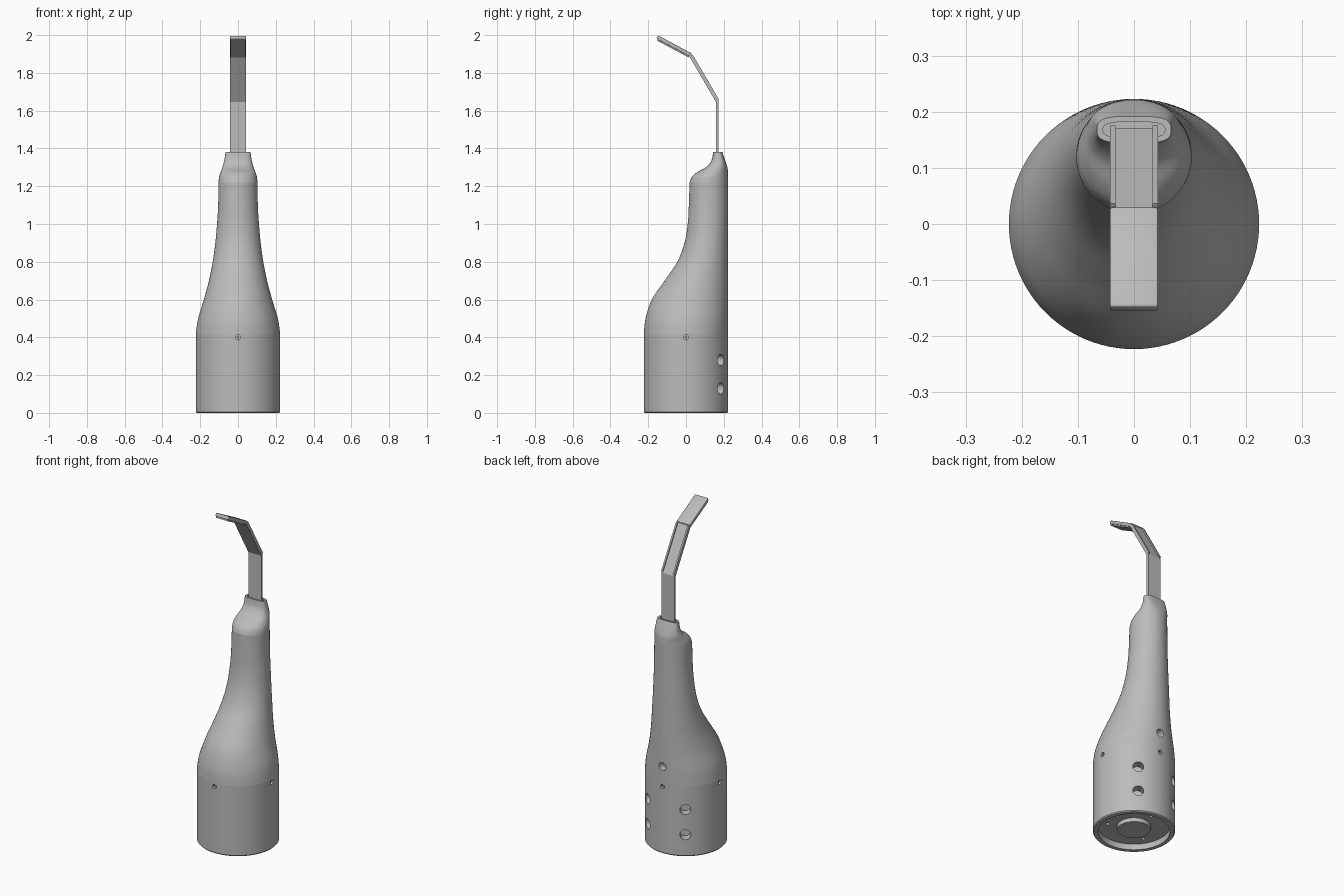
import bpy, bmesh, math
from mathutils import Vector, Matrix

cube = bpy.data.objects.get("Cube")
if cube:
    bpy.data.objects.remove(cube)

grey = bpy.data.materials.new("satin_grey")
grey.use_nodes = True
COLOUR = (0.5, 0.5, 0.5, 1)
grey.diffuse_color = COLOUR
grey.node_tree.nodes["Principled BSDF"].inputs["Base Color"].default_value = COLOUR
SIDES = 96


def finish(name, bm, smooth=True):
    bmesh.ops.recalc_face_normals(bm, faces=bm.faces)
    mesh = bpy.data.meshes.new(name)
    bm.to_mesh(mesh)
    bm.free()
    obj = bpy.data.objects.new(name, mesh)
    bpy.context.collection.objects.link(obj)
    mesh.materials.append(grey)
    if smooth:
        soften(obj)
    return obj


def activate(obj):
    bpy.ops.object.select_all(action="DESELECT")
    obj.select_set(True)
    bpy.context.view_layer.objects.active = obj


def soften(obj):
    activate(obj)
    bpy.ops.object.shade_smooth_by_angle(angle=math.radians(32))


def blend(keys, steps=6):
    """Smooth curve through rows of ring values."""
    rows = []
    for i in range(len(keys) - 1):
        a, b = keys[i], keys[i + 1]
        p = keys[max(i - 1, 0)]
        n = keys[min(i + 2, len(keys) - 1)]
        for s in range(steps):
            t = s / steps
            rows.append([0.5 * (2 * q1 + (q2 - q0) * t + (2 * q0 - 5 * q1 + 4 * q2 - q3) * t * t
                                + (3 * q1 - q0 - 3 * q2 + q3) * t ** 3)
                         for q0, q1, q2, q3 in zip(p, a, b, n)])
    return rows + [keys[-1]]


def loft(name, rows):
    """Rings of (z, front y, back y, half width, roundness power)."""
    bm = bmesh.new()
    rings = []
    for z, front, back, half, power in rows:
        ring = []
        for k in range(SIDES):
            a = math.tau * k / SIDES
            c, s = math.cos(a), math.sin(a)
            x = half * math.copysign(abs(c) ** (2 / power), c)
            y = (back - front) / 2 * math.copysign(abs(s) ** (2 / power), s)
            ring.append(bm.verts.new((x, (front + back) / 2 + y, z)))
        rings.append(ring)
    for low, high in zip(rings, rings[1:]):
        for k in range(SIDES):
            j = (k + 1) % SIDES
            bm.faces.new((low[k], low[j], high[j], high[k]))
    bm.faces.new(rings[0])
    bm.faces.new(rings[-1])
    return finish(name, bm)


def ribbon(name, path, half, thick, bevel=0.0):
    """Flat bar following a (y, z) path with mitred bends."""
    pts = [Vector(p) for p in path]
    dirs = [(b - a).normalized() for a, b in zip(pts, pts[1:])]
    bm = bmesh.new()
    sections = []
    for i, p in enumerate(pts):
        d0, d1 = dirs[max(i - 1, 0)], dirs[min(i, len(dirs) - 1)]
        n0, n1 = Vector((d0.y, -d0.x)), Vector((d1.y, -d1.x))
        n = (n0 + n1).normalized()
        n *= thick / 2 / n.dot(n0)
        sections.append([bm.verts.new((x, p.x + s * n.x, p.y + s * n.y))
                         for x, s in ((-half, -1), (half, -1), (half, 1), (-half, 1))])
    for a, b in zip(sections, sections[1:]):
        for k in range(4):
            j = (k + 1) % 4
            bm.faces.new((a[k], a[j], b[j], b[k]))
    bm.faces.new(sections[0])
    bm.faces.new(sections[-1])
    if bevel:
        bmesh.ops.bevel(bm, geom=bm.edges[:], offset=bevel, segments=3, profile=0.5, affect="EDGES")
    return finish(name, bm, bool(bevel))


def rod(bm, angle, z, radius, inner, outer):
    """Radial cylinder pointing outward at the given angle."""
    a = math.radians(angle)
    direction = Vector((math.cos(a), math.sin(a), 0))
    turn = direction.to_track_quat("Z", "Y").to_matrix().to_4x4()
    place = Matrix.Translation(direction * (inner + outer) / 2 + Vector((0, 0, z)))
    bmesh.ops.create_cone(bm, cap_ends=True, segments=32, radius1=radius, radius2=radius,
                          depth=outer - inner, matrix=place @ turn)


def cut(obj, bm):
    cutter = finish("hole_cutter", bm, False)
    cutter.hide_render = True
    mod = obj.modifiers.new("holes", "BOOLEAN")
    mod.object, mod.operation, mod.solver = cutter, "DIFFERENCE", "EXACT"
    activate(obj)
    bpy.ops.object.modifier_apply(modifier=mod.name)
    bpy.data.objects.remove(cutter)
    soften(obj)


# Cylindrical base with recessed underside and central boss
R = 0.223
lathe = [(0.012, 0.09), (0.035, 0.092), (0.035, 0.195), (0.0, 0.195),
         (0.0, 0.218), (0.006, R), (0.42, R)]
base = loft("base", [(z, -r, r, r, 2) for z, r in lathe])

# Round side ports, small pin holes and underside screw holes
holes = bmesh.new()
for angle in (56, 124):
    for z in (0.13, 0.28):
        rod(holes, angle, z, 0.03, 0.17, 0.26)
for angle in (0, 90, 180, 270):
    rod(holes, angle, 0.4, 0.013, 0.19, 0.26)
for k in range(3):
    a = math.radians(90 + 120 * k)
    bmesh.ops.create_cone(holes, cap_ends=True, segments=24, radius1=0.011, radius2=0.011, depth=0.06,
                          matrix=Matrix.Translation((0.145 * math.cos(a), 0.145 * math.sin(a), 0.04)))
cut(base, holes)

pins = bmesh.new()
for angle in (0, 90, 180, 270):
    rod(pins, angle, 0.4, 0.006, 0.18, 0.216)
finish("pins", pins)

# Grip tapering toward a straight back
grip = loft("grip", blend([
    (0.42, -R, R, R, 2), (0.5, -0.214, R, 0.211, 2), (0.6, -0.181, R, 0.181, 2),
    (0.7, -0.113, R, 0.154, 2), (0.8, -0.046, R, 0.134, 2), (0.9, -0.008, R, 0.12, 2),
    (1.0, 0.009, R, 0.111, 2), (1.1, 0.015, R, 0.105, 2), (1.22, 0.019, R, 0.103, 2)]))
button = bmesh.new()
rod(button, 90, 0.52, 0.024, 0.18, 0.27)
cut(grip, button)

# Neck narrowing to a slotted collar
collar = blend([
    (1.22, 0.019, R, 0.103, 2), (1.25, 0.032, R, 0.1, 2), (1.275, 0.06, 0.222, 0.092, 2.1),
    (1.3, 0.105, 0.219, 0.083, 2.3), (1.335, 0.134, 0.208, 0.073, 2.8),
    (1.38, 0.144, 0.192, 0.066, 3.2)])
slot = [(1.38, 0.154, 0.182, 0.055, 3.2), (1.355, 0.154, 0.182, 0.055, 3.2)]
loft("neck", collar + slot)

# Bent strip with raised side rails on the sloping part
ribbon("stem", [(0.165, 1.34), (0.165, 1.648), (0.02, 1.896)], 0.043, 0.013)
for side in (-1, 1):
    rail = ribbon("stem_rail", [(0.171, 1.655), (0.032, 1.893)], 0.005, 0.01)
    rail.location.x = side * 0.038

# Angled head with a thin plate underneath
ribbon("head", [(0.026, 1.894), (-0.151, 1.989)], 0.043, 0.02, 0.004)
ribbon("head_plate", [(0.014, 1.886), (-0.151, 1.974)], 0.04, 0.008)
